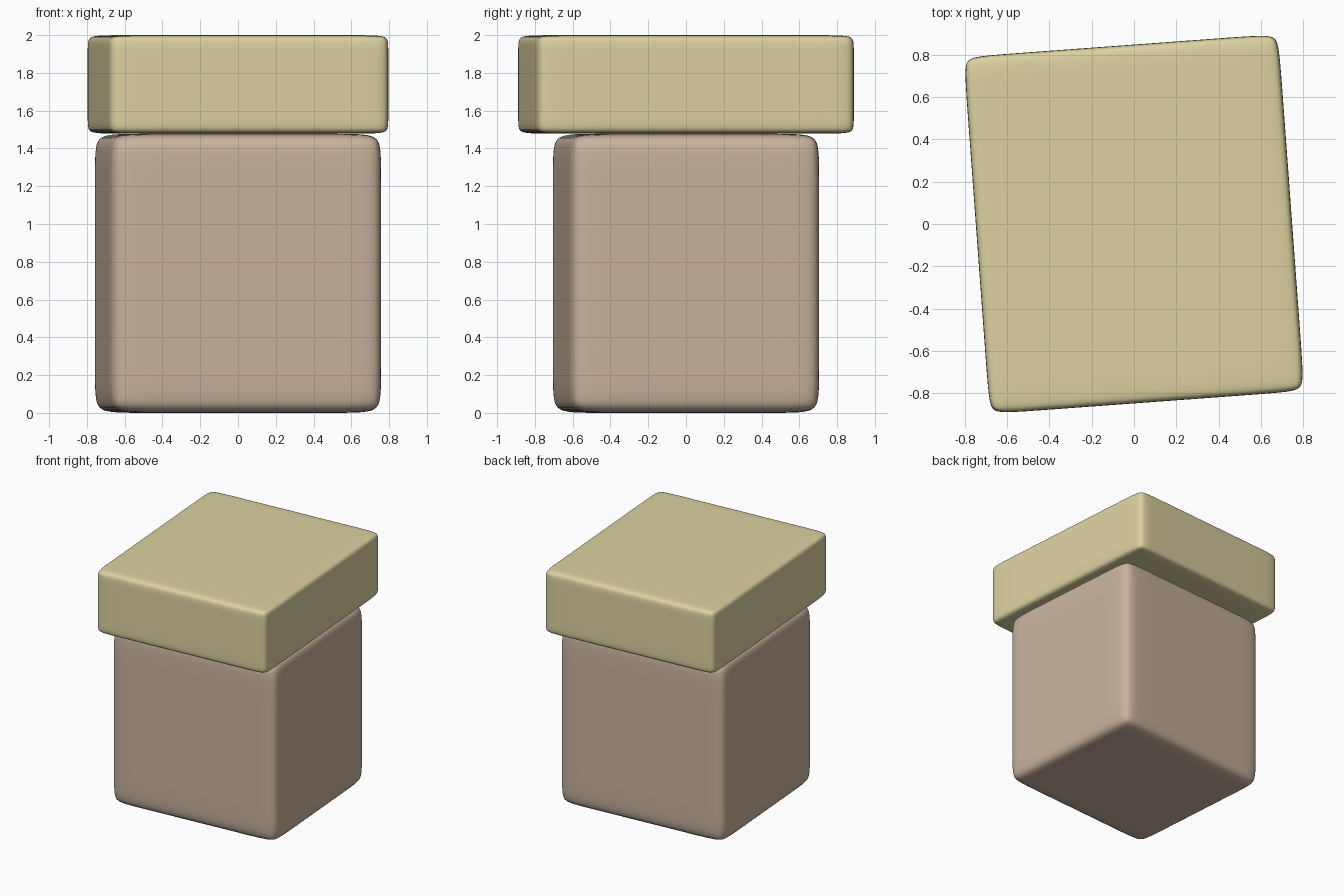
import bpy, bmesh, math
from mathutils import Vector

if "Cube" in bpy.data.objects:
    bpy.data.objects.remove(bpy.data.objects["Cube"])

TURN = math.radians(4.2)  # the whole model is turned slightly about z


def soft_box(name, half, z_mid, inset, color):
    """Box with support loops near every edge, rounded by subdivision."""
    bm = bmesh.new()
    bmesh.ops.create_cube(bm, size=2)
    bmesh.ops.scale(bm, vec=half, verts=bm.verts)
    for axis in range(3):
        for side in (-1, 1):
            co, no = Vector(), Vector()
            co[axis] = side * (half[axis] - inset[axis])
            no[axis] = 1
            geom = bm.verts[:] + bm.edges[:] + bm.faces[:]
            bmesh.ops.bisect_plane(bm, geom=geom, plane_co=co, plane_no=no)
    for f in bm.faces:
        f.smooth = True
    mesh = bpy.data.meshes.new(name)
    bm.to_mesh(mesh)
    bm.free()
    obj = bpy.data.objects.new(name, mesh)
    bpy.context.collection.objects.link(obj)
    obj.location.z = z_mid
    obj.rotation_euler.z = TURN
    sub = obj.modifiers.new("Round", 'SUBSURF')
    sub.levels = sub.render_levels = 3
    mat = bpy.data.materials.new(name + "_color")
    mat.diffuse_color = (*color, 1)
    mat.use_nodes = True
    mat.node_tree.nodes["Principled BSDF"].inputs["Base Color"].default_value = mat.diffuse_color
    mesh.materials.append(mat)
    return obj


# Lower block
soft_box("body", (0.722, 0.665, 0.739), 0.739, (0.16, 0.16, 0.16), (0.58, 0.45, 0.34))
# Overhanging slab on top
soft_box("lid", (0.745, 0.845, 0.261), 1.739, (0.12, 0.12, 0.06), (0.72, 0.64, 0.36))
